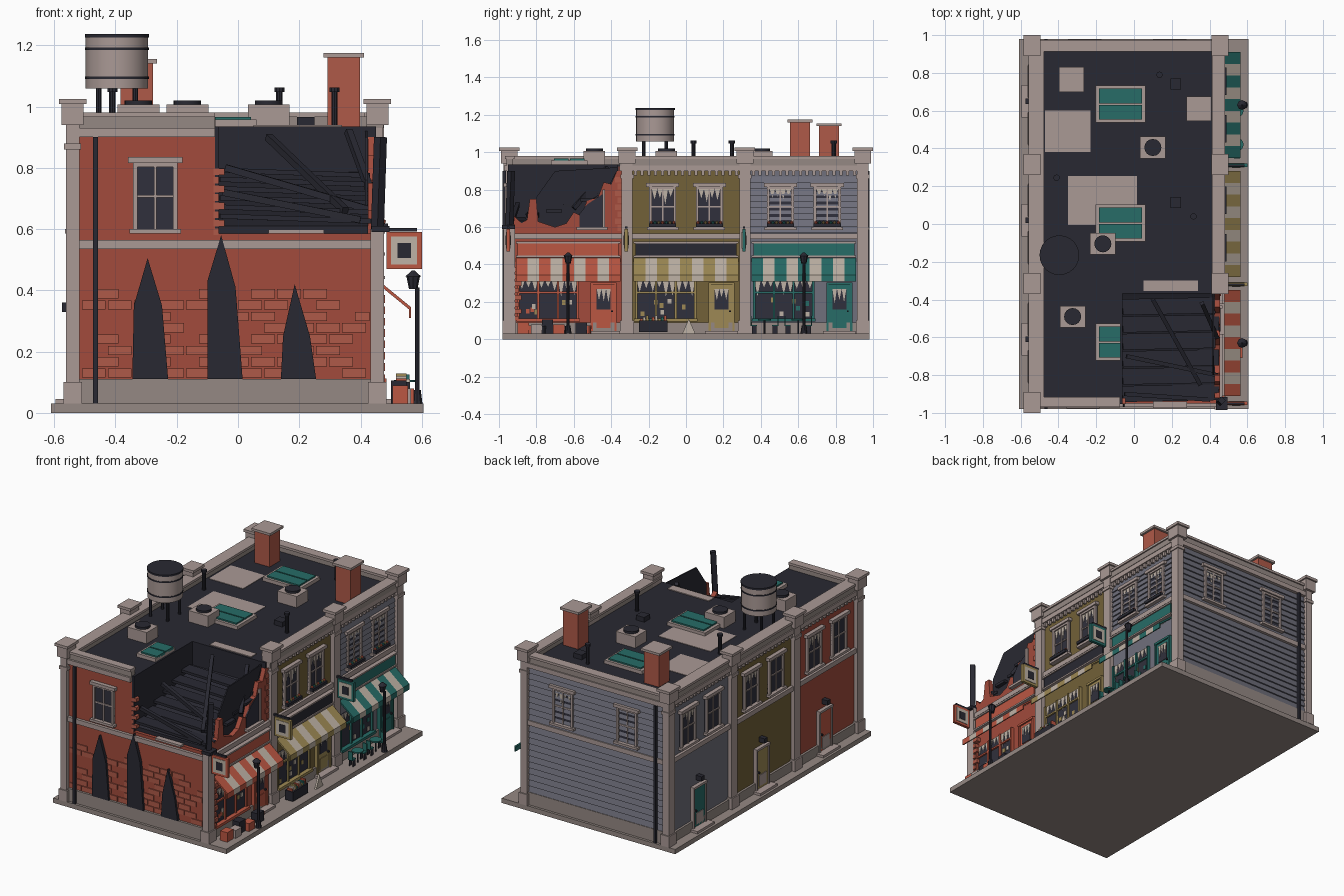
import bpy, bmesh, random
from mathutils import Vector as V, Matrix

if "Cube" in bpy.data.objects:
    bpy.data.objects.remove(bpy.data.objects["Cube"])
random.seed(4)
COL = dict(brick=(.36, .07, .045), brick2=(.43, .10, .065), trim=(.40, .32, .30), base=(.30, .25, .23), dark=(.022, .022, .032),
           mustard=(.17, .12, .04), gray=(.16, .16, .20), teal=(.02, .15, .135), cream=(.52, .45, .38),
           red=(.50, .095, .055), gold=(.34, .25, .09), glass=(.03, .03, .045))
MATS, PARTS = {}, {}
for k, c in COL.items():
    MATS[k] = bpy.data.materials.new(k)
    MATS[k].diffuse_color = (*c, 1)

def part(name, mat):
    return PARTS.setdefault((name, mat), bmesh.new())

def prism(name, mat, pts, vec):
    bm, vec = part(name, mat), V(vec)
    a = [bm.verts.new(p) for p in pts]
    b = [bm.verts.new(V(p) + vec) for p in pts]
    bm.faces.new(a)
    bm.faces.new(b[::-1])
    for i in range(len(a)):
        j = (i + 1) % len(a)
        bm.faces.new((a[i], b[i], b[j], a[j]))

def box(name, mat, x0, x1, y0, y1, z0, z1):
    prism(name, mat, [(x0, y0, z0), (x1, y0, z0), (x1, y1, z0), (x0, y1, z0)], (0, 0, z1 - z0))

def cyl(name, mat, x, y, z0, z1, r, r2=None, n=16):
    bmesh.ops.create_cone(part(name, mat), cap_ends=True, segments=n, radius1=r, radius2=r if r2 is None else r2,
                          depth=z1 - z0, matrix=Matrix.Translation((x, y, (z0 + z1) / 2)))

def beam(name, mat, p, q, w, h):
    d = V(q) - V(p)
    s = d.cross(V((0, 0, 1))).normalized()
    u = s.cross(d).normalized()
    prism(name, mat, [V(p) + s * a * w / 2 + u * b * h / 2 for a, b in ((-1, -1), (1, -1), (1, 1), (-1, 1))], d)

# Wall frames: u along the wall, d outwards, z up
def at(side, u, d, z):
    return {'F': (.45 + d, u, z), 'B': (-.535 - d, u, z), 'S': (u, -.95 - d, z), 'N': (u, .95 + d, z)}[side]

def wbox(s, name, mat, u0, u1, d0, d1, z0, z1):
    p, q = at(s, u0, d0, z0), at(s, u1, d1, z1)
    box(name, mat, p[0], q[0], p[1], q[1], z0, z1)

def wpoly(s, name, mat, pts, d0, d1):
    prism(name, mat, [at(s, u, d0, z) for u, z in pts], V(at(s, 0, d1, 0)) - V(at(s, 0, d0, 0)))

def shards(s, u0, u1, z0, z1, d, n=4):
    w = (u1 - u0) / n
    for i in range(n):
        a = u0 + i * w
        wpoly(s, 'broken_glass', 'cream', [(a, z1), (a + w, z1), (a + w * .5, z1 - (z1 - z0) * random.uniform(.3, .8))], d, d + .003)

def window(s, u, z0=.60, z1=.815, w=.145, broken=False, flowers=False):
    h = w / 2
    wbox(s, 'window_glass', 'glass', u - h, u + h, -.01, .006, z0, z1)
    for a in (u - h, u + h - .015):
        wbox(s, 'window_frame', 'trim', a, a + .015, 0, .018, z0, z1)
    wbox(s, 'window_frame', 'trim', u - h, u + h, 0, .017, z1 - .012, z1)
    wbox(s, 'window_mullion', 'trim', u - .004, u + .004, 0, .013, z0, z1)
    wbox(s, 'window_mullion', 'trim', u - h, u + h, 0, .012, (z0 + z1) / 2 - .004, (z0 + z1) / 2 + .004)
    wbox(s, 'window_lintel', 'trim', u - h - .016, u + h + .016, 0, .026, z1, z1 + .02)
    wbox(s, 'window_sill', 'trim', u - h - .012, u + h + .012, 0, .03, z0 - .015, z0)
    if broken:
        shards(s, u - h + .015, u + h - .015, z0 + .1, z1 - .012, .006)
    if flowers:
        wbox(s, 'flower_box', 'dark', u - h, u + h, .01, .04, z0, z0 + .018)
        for i in range(7):
            p = at(s, u - h + .012 + i * .02, .025, z0 + .024)
            bmesh.ops.create_icosphere(part('flowers', ('red', 'teal', 'gold')[i % 3]), subdivisions=1, radius=.009, matrix=Matrix.Translation(p))

def door(s, u, mat, w=.115, z1=.29, glazed=True):
    h = w / 2
    wbox(s, 'door_leaf', mat, u - h, u + h, 0, .014, .04, z1)
    for a in (u - h - .012, u + h):
        wbox(s, 'door_frame', 'trim' if not glazed else mat, a, a + .012, 0, .022, .03, z1 + .012)
    wbox(s, 'door_head', 'trim' if not glazed else mat, u - h - .012, u + h + .012, 0, .024, z1, z1 + .014)
    if glazed:
        wbox(s, 'door_glass', 'glass', u - h + .02, u + h - .02, .01, .017, .16, z1 - .02)
        shards(s, u - h + .02, u + h - .02, .17, z1 - .02, .017, 3)
    wbox(s, 'door_panel', 'trim' if not glazed else mat, u - h + .02, u + h - .02, .01, .018, .06, .13)
    wbox(s, 'door_step', 'trim', u - h - .03, u + h + .03, 0, .06, .03, .045)
    wbox(s, 'door_knob', 'dark', u + h - .018, u + h - .008, .014, .026, .145, .155)

def siding(s, u0, u1, z0, z1, mat, n):
    h = (z1 - z0) / n
    for i in range(n):
        z = z0 + i * h
        a = [at(s, u0, d, zz) for d, zz in ((-.005, z), (.011, z), (.002, z + h), (-.005, z + h))]
        prism('siding', mat, a, V(at(s, u1, 0, 0)) - V(at(s, u0, 0, 0)))

# Pavement and the three wall blocks; the front corner is open above the shop
box('pavement', 'base', -.61, .605, -.98, .98, 0, .03)
box('middle_house', 'mustard', -.535, .45, -.315, .315, .03, .925)
box('far_house', 'gray', -.535, .45, .315, .95, .03, .925)
box('brick_house_lower', 'brick', -.535, .45, -.95, -.315, .03, .585)
box('brick_house_upper', 'brick', -.535, -.07, -.95, -.315, .585, .925)
box('brick_house_strip', 'brick', -.07, .45, -.36, -.315, .585, .925)
box('roof', 'dark', -.535, .45, -.355, .95, .92, .935)
box('roof', 'dark', -.535, -.07, -.95, -.355, .92, .935)

# Parapets and copings
for n, m, g, z0, z1 in (('parapet', 'base', 0, .93, .965), ('coping', 'trim', .008, .965, .98)):
    box(n, m, -.55 - g, -.485 + g, -.95, .95, z0, z1)
    box(n, m, .42 - g, .475 + g, -.355, .95, z0, z1)
    box(n, m, -.53, .45, .92 - g, .965 + g, z0, z1)
    box(n, m, -.53, -.075, -.96 - g, -.925 + g, z0, z1)

# Pilasters with plinths and stacked caps
for x in (-.54, .455):
    for y in (-.945, -.315, .315, .945):
        stub = x > 0 and y < -.9
        box('pilaster', 'trim', x - .022, x + .022, y - .03, y + .03, .03, .6 if stub else .95)
        box('pilaster_plinth', 'trim', x - .03, x + .03, y - .037, y + .037, .03, .1)
        if stub:
            box('burnt_stub', 'dark', x - .02, x + .04, y - .04, y + .03, .59, .61)
            beam('burnt_stub', 'dark', (x, y, .6), (x + .01, y + .01, .9), .03, .03)
        else:
            box('pilaster_cap', 'trim', x - .036, x + .036, y - .045, y + .045, .94, 1.008)
            box('pilaster_cap_top', 'trim', x - .045, x + .045, y - .055, y + .055, 1.008, 1.025)
            box('pilaster_collar', 'trim', x - .028, x + .028, y - .036, y + .036, .86, .88)

# Belts, footings and cornices
for s, a, b in (('F', -.95, .95), ('B', -.95, .95), ('S', -.53, .45), ('N', -.53, .45)):
    wbox(s, 'belt_course', 'trim', a, b, 0, .018, .535, .565)
    wbox(s, 'footing', 'base', a, b, 0, .014, .03, .11 if s in 'SN' else .09)
    wbox(s, 'cornice', 'trim', a if s in 'BN' else (-.355 if s == 'F' else a), b if s != 'S' else -.075, 0, .022, .9, .93)

# Shopfronts and rear walls, one bay at a time
for c, wall, acc, light in ((-.63, 'brick', 'red', 'cream'), (0, 'mustard', 'gold', 'cream'), (.63, 'gray', 'teal', 'cream')):
    burnt = c < -.5
    sign = 'dark' if c == 0 else acc
    wbox('F', 'sign_board', sign, c - .27, c + .27, 0, .022, .445, .515)
    for z in (.437, .513):
        wbox('F', 'sign_trim', 'trim', c - .28, c + .28, 0, .03, z, z + .01)
    for i in range(9):
        y = c - .28 + i * .56 / 9
        prism('awning', acc if i % 2 == 0 else light, [(x, y, z) for x, z in ((.455, .435), (.565, .345), (.565, .31),
              (.558, .31), (.558, .338), (.455, .422))], (0, .56 / 9, 0))
    # Display window with mullions and jagged glass
    a, b = c - .265, c + .05
    wbox('F', 'display_glass', 'glass', a, b, 0, .008, .11, .32)
    wbox('F', 'display_sill', acc, a - .012, b + .012, 0, .035, .095, .112)
    for k in range(4):
        u = a + (b - a) * k / 3
        wbox('F', 'display_frame', acc, u - .006, u + .006, 0, .02, .11, .32)
    wbox('F', 'display_frame', acc, a, b, 0, .018, .245, .255)
    shards('F', a, b, .2, .32, .008, 9)
    for k in range(6):
        u, z = random.uniform(a + .01, b - .03), random.uniform(.12, .2)
        wbox('F', 'display_goods', ('cream', 'gold', acc)[k % 3], u, u + .02, .006, .011, z, z + .025)
    door('F', c + .19, acc)
    door('B', c + .02, ('teal' if c > .5 else 'gold' if c == 0 else 'red'), .11, .29, False)
    wbox('B', 'rear_lamp', 'dark', c + .005, c + .035, 0, .04, .33, .36)
    for k in (-.125, .125):
        window('B', c + k, broken=k > 0)
        if not burnt:
            window('F', c + k, broken=True, flowers=True)
    for i in range(16):
        u = c - .27 + i * .036
        wbox('B', 'dentil', 'trim', u - .008, u + .008, 0, .016, .875, .9)
        if not burnt:
            wbox('F', 'dentil', 'trim', u - .008, u + .008, 0, .016, .875, .9)
    # Hanging sign on the pilaster
    y = c - .32
    box('hanging_sign', acc, .485, .6, y - .009, y + .009, .47, .59)
    box('hanging_sign_panel', 'cream', .5, .585, y - .012, y + .012, .485, .575)
    box('hanging_sign_mark', 'dark', .52, .565, y - .014, y + .014, .505, .555)
    box('hanging_sign_arm', 'dark', .45, .585, y - .006, y + .006, .592, .604)
siding('F', .345, .915, .57, .87, 'gray', 9)
siding('N', -.52, .43, .11, .53, 'gray', 11)
siding('N', -.52, .43, .565, .9, 'gray', 9)

# End walls: windows, drainpipes, bricks and scorch marks
window('S', -.27)
window('N', .19, broken=True)
window('N', -.26)
for s in 'SN':
    wbox(s, 'drainpipe', 'dark', -.473, -.457, .012, .03, .03, .9)
for r in range(8):
    z = .115 + r * .037
    for i in range(11):
        u = -.51 + i * .085 + (.042 if r % 2 else 0)
        if random.random() < .75:
            wbox('S', 'raised_brick', 'brick2', u, min(u + .078, .43), 0, .006, z, z + .03)
for pts in ([(-.345, .11), (-.34, .35), (-.295, .505), (-.248, .35), (-.228, .11)],
            [(-.1, .11), (-.1, .43), (-.055, .58), (-.008, .41), (.015, .11)],
            [(.14, .11), (.147, .25), (.185, .42), (.235, .25), (.255, .11)]):
    wpoly('S', 'scorch_mark', 'dark', pts, 0, .02)
for i in range(8):
    w = .035 if i % 2 else .02
    wbox('F', 'quoin', 'brick2', -.345 - w, -.345, 0, .01, .58 + i * .037, .61 + i * .037)
    wbox('F', 'quoin', 'brick2', -.915, -.915 + w, 0, .03, .1 + i * .037, .125 + i * .037)
    wbox('S', 'broken_edge', 'brick2', -.08, -.09 + w * 1.3, -.03, .004, .58 + i * .028, .602 + i * .028)

# Collapsed corner: charred lining, fallen roof sheet, planks and beams
box('charred_wall', 'dark', -.075, -.062, -.952, -.355, .585, .935)
box('charred_wall', 'dark', -.07, .45, -.368, -.355, .585, .935)
prism('fallen_roof', 'dark', [(-.065, y, z) for y, z in ((-.93, .58), (-.93, .61), (-.42, .76), (-.36, .79), (-.36, .58))], (.49, 0, 0))
for i in range(6):
    y, z = -.9 + i * .092, .63 + i * .03
    beam('fallen_plank', 'dark', (-.06, y, z + .012), (.45 - .02 * (i % 2), y + .01, z - .005), .085, .016)
for p, q in (((-.05, -.9, .72), (.4, -.93, .63)), ((-.04, -.7, .8), (.44, -.8, .66)), ((.1, -.4, .9), (.35, -.85, .66)), ((.36, -.42, .92), (.44, -.6, .7))):
    beam('charred_beam', 'dark', p, q, .022, .022)
box('cracked_ledge', 'trim', .1, .28, -.975, -.94, .585, .598)
box('roof_edge_patch', 'trim', .05, .34, -.355, -.3, .934, .94)
wpoly('F', 'broken_facade', 'brick', [(-.92, .57), (-.92, .66), (-.88, .62), (-.85, .64), (-.835, .75), (-.8, .75), (-.79, .63), (-.7, .6),
      (-.64, .62), (-.6, .68), (-.56, .66), (-.53, .74), (-.47, .76), (-.44, .84), (-.4, .83), (-.37, .9), (-.345, .9), (-.345, .57)], -.025, .004)
wpoly('F', 'broken_window', 'glass', [(-.57, .6), (-.57, .67), (-.53, .72), (-.44, .78), (-.435, .6)], 0, .009)
wbox('F', 'window_sill', 'trim', -.585, -.42, 0, .03, .585, .6)
wbox('F', 'window_frame', 'trim', -.447, -.432, 0, .018, .6, .8)
wpoly('F', 'scorched_face', 'dark', [(-.8, .62), (-.8, .76), (-.7, .9), (-.36, .92), (-.42, .8), (-.5, .75), (-.6, .56)], -.035, -.027)

# Roof fittings
for x, y, t in ((.345, .61, 1.175), (-.33, .765, 1.155)):
    box('chimney', 'brick2', x - .053, x + .053, y - .053, y + .053, .93, t - .015)
    box('chimney_cap', 'trim', x - .066, x + .066, y - .066, y + .066, t - .015, t)
for y in (.635, .005, -.625):
    e = .06 if y > -.5 else -.072
    box('skylight_curb', 'trim', -.205, e, y - .098, y + .098, .93, .957)
    for k in (-.043, .043):
        box('skylight_pane', 'teal', -.185, min(e, .042), y + k - .039, y + k + .039, .95, .966)
for x, y in ((-.325, -.49), (-.165, -.105), (.1, .405)):
    box('vent_unit', 'trim', x - .068, x + .068, y - .057, y + .057, .93, 1.006)
    cyl('vent_fan', 'dark', x, y, 1.006, 1.02, .045)
for x0, x1, y0, y1 in ((-.47, -.23, .38, .6), (-.35, .015, -.005, .255)):
    box('roof_patch', 'trim', x0, x1, y0, y1, .93, .938)
for x, y in ((.135, .79), (-.41, .245), (.315, .04)):
    cyl('vent_pipe', 'dark', x, y, .93, 1.05, .011, n=10)
    cyl('vent_pipe_cap', 'dark', x, y, 1.048, 1.062, .017, n=10)
for y in (.74, .115):
    box('roof_hatch', 'dark', .192, .25, y - .029, y + .029, .93, .965)

# Water tank on legs
tx, ty = -.395, -.165
cyl('tank', 'trim', tx, ty, 1.058, 1.225, .102, n=24)
cyl('tank_lid', 'dark', tx, ty, 1.225, 1.236, .105, n=24)
for z in (1.09, 1.185):
    cyl('tank_band', 'dark', tx, ty, z, z + .008, .1045, n=24)
for a in (-.06, .06):
    for b in (-.06, .06):
        cyl('tank_leg', 'dark', tx + a, ty + b, .93, 1.06, .009, n=8)

# Street lamps, crates, book bins and cafe seating
for y in (-.63, .63):
    cyl('lamp_foot', 'dark', .585, y, .03, .075, .018, .012, 10)
    cyl('lamp_post', 'dark', .585, y, .07, .41, .008, n=8)
    cyl('lamp_lantern', 'dark', .572, y, .405, .445, .014, .022, 8)
    cyl('lamp_hood', 'dark', .572, y, .445, .465, .026, .004, 8)
for i, (y, x, h) in enumerate(((-.87, .53, .06), (-.8, .54, .05), (-.74, .525, .075), (-.68, .55, .05), (-.56, .53, .06))):
    box('crate', ('red', 'trim', 'dark', 'red', 'dark')[i], x - .025, x + .025, y - .03, y + .03, .03, .03 + h)
    cyl('basket', 'dark' if i % 2 else 'red', x, y + .035, .03, .055 + h * .3, .016, .02, 10)
box('book_bin', 'dark', .505, .56, -.25, -.1, .04, .1)
for i in range(9):
    y = -.245 + i * .016
    box('books', ('red', 'cream', 'gold', 'teal')[i % 4], .515, .55, y, y + .012, .09, .112 + .008 * (i % 3))
prism('board_sign', 'cream', [(.55, -.02, .03), (.55, .05, .03), (.55, .015, .11)], (.012, 0, 0))
for y in (.42, .6):
    cyl('cafe_table', 'teal', .545, y, .1, .108, .035)
    cyl('cafe_table_leg', 'dark', .545, y, .03, .1, .005, n=8)
    for k in (-.055, .055):
        box('chair_seat', 'teal', .53, .56, y + k - .015, y + k + .015, .07, .077)
        box('chair_back', 'teal', .53, .56, y + k * 1.3 - .003, y + k * 1.3 + .003, .07, .125)
        for a in (.531, .555):
            box('chair_leg', 'dark', a, a + .004, y + k - .013, y + k + .013, .03, .07)

# Turn the collected parts into objects
for (name, mat), bm in PARTS.items():
    bmesh.ops.recalc_face_normals(bm, faces=bm.faces[:])
    me = bpy.data.meshes.new(name)
    bm.to_mesh(me)
    bm.free()
    me.materials.append(MATS[mat])
    ob = bpy.data.objects.new(name, me)
    bpy.context.collection.objects.link(ob)
    ob.select_set(True)
    bpy.context.view_layer.objects.active = ob
bpy.ops.object.shade_smooth_by_angle(angle=.5)

for m in bpy.data.materials:
    if m.users and not m.is_grease_pencil:
        m.use_nodes = True
        m.node_tree.nodes["Principled BSDF"].inputs["Base Color"].default_value = m.diffuse_color
